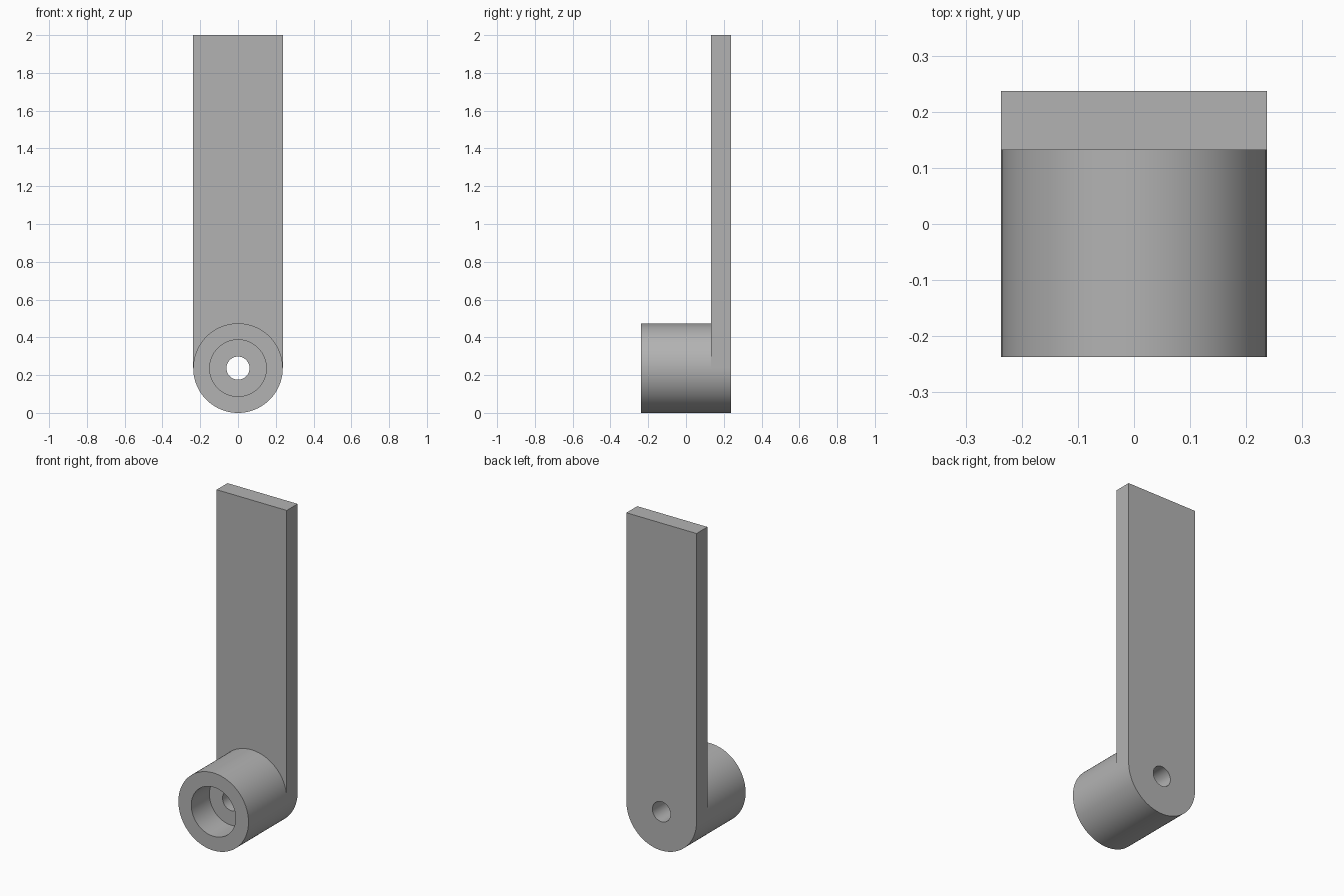
import bpy
import bmesh
from math import sin, cos, pi, radians

cube = bpy.data.objects.get("Cube")
if cube:
    bpy.data.objects.remove(cube, do_unlink=True)

SEGMENTS = 96
RADIUS, BORE, HOLE = 0.237, 0.15, 0.061
FRONT, BACK = -0.237, 0.237
BORE_FLOOR, PLATE_FRONT = -0.062, 0.132
AXIS_Z, TOP = 0.237, 2.0

grey = bpy.data.materials.new("plain grey")
grey.use_nodes = True
colour = (0.45, 0.45, 0.45, 1)
grey.diffuse_color = colour
grey.node_tree.nodes["Principled BSDF"].inputs["Base Color"].default_value = colour

bm = bmesh.new()


def ring(radius, y):
    """Circle of vertices around the barrel axis, starting at +x."""
    angles = [2 * pi * i / SEGMENTS for i in range(SEGMENTS)]
    return [bm.verts.new((radius * cos(a), y, AXIS_Z + radius * sin(a))) for a in angles]


def bridge(a, b, start=0):
    """Join two rings with quads, from the given segment onward."""
    for i in range(start, SEGMENTS):
        j = (i + 1) % SEGMENTS
        bm.faces.new((a[i], a[j], b[j], b[i]))


# Barrel with stepped bore
outer_front = ring(RADIUS, FRONT)
outer_mid = ring(RADIUS, PLATE_FRONT)
outer_back = ring(RADIUS, BACK)
bore_front = ring(BORE, FRONT)
bore_floor = ring(BORE, BORE_FLOOR)
hole_floor = ring(HOLE, BORE_FLOOR)
hole_back = ring(HOLE, BACK)

half = SEGMENTS // 2
bridge(outer_front, outer_mid)
bridge(outer_mid, outer_back, half)  # rounded lower end of the plate
for a, b in ((outer_back, hole_back), (hole_back, hole_floor), (hole_floor, bore_floor),
             (bore_floor, bore_front), (bore_front, outer_front)):
    bridge(a, b)

# Upright plate growing out of the barrel's upper half
corners = []
for arc, y in ((outer_mid, PLATE_FRONT), (outer_back, BACK)):
    right = bm.verts.new((-RADIUS, y, TOP))
    left = bm.verts.new((RADIUS, y, TOP))
    bm.faces.new(arc[:half + 1] + [right, left])
    corners.append((arc[0], left, right, arc[half]))
for i in range(3):
    bm.faces.new((corners[0][i], corners[0][i + 1], corners[1][i + 1], corners[1][i]))

# Remove vertices left without faces and finish the mesh
for v in [v for v in bm.verts if not v.link_faces]:
    bm.verts.remove(v)
bmesh.ops.recalc_face_normals(bm, faces=bm.faces)
mesh = bpy.data.meshes.new("bracket_arm")
bm.to_mesh(mesh)
bm.free()
mesh.materials.append(grey)

bracket = bpy.data.objects.new("bracket_arm", mesh)
bpy.context.collection.objects.link(bracket)
bpy.ops.object.select_all(action="DESELECT")
bracket.select_set(True)
bpy.context.view_layer.objects.active = bracket
bpy.ops.object.shade_smooth_by_angle(angle=radians(30))
